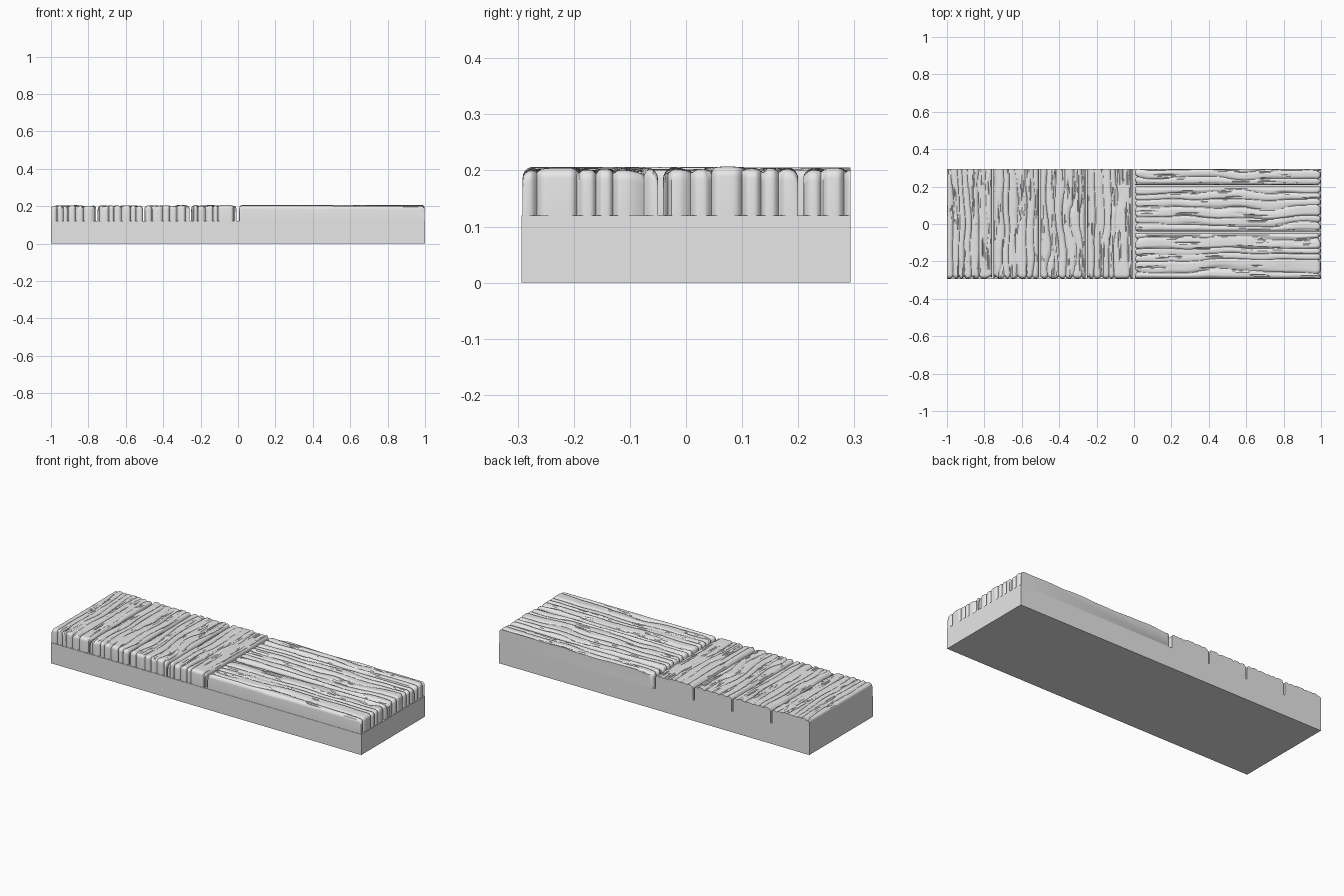
import bpy, bmesh, math
from mathutils import Vector, noise

cube = bpy.data.objects.get("Cube")
if cube:
    bpy.data.objects.remove(cube, do_unlink=True)

BASE_TOP, TOP, HALF_DEPTH = 0.12, 0.2, 0.293
LOBE = 0.041       # average width of one grain ridge
ROUND = 0.018      # radius of the worn edges

grey = bpy.data.materials.new("weathered_grey")
grey.use_nodes = True
grey.diffuse_color = (0.8, 0.8, 0.8, 1)
grey.node_tree.nodes["Principled BSDF"].inputs["Base Color"].default_value = (0.8, 0.8, 0.8, 1)


def finish(name, bm, smooth):
    bmesh.ops.recalc_face_normals(bm, faces=bm.faces)
    mesh = bpy.data.meshes.new(name)
    bm.to_mesh(mesh)
    bm.free()
    mesh.materials.append(grey)
    obj = bpy.data.objects.new(name, mesh)
    bpy.context.collection.objects.link(obj)
    if smooth:
        bpy.ops.object.select_all(action='DESELECT')
        obj.select_set(True)
        bpy.context.view_layer.objects.active = obj
        bpy.ops.object.shade_smooth_by_angle(angle=math.radians(35))


def samples(start, end, count):
    """Even steps with extra ones close to both rounded ends."""
    extra = [0.0, 0.001, 0.004, 0.009]
    lo, hi = start + 0.015, end - 0.015
    inner = [lo + (hi - lo) * i / count for i in range(count + 1)]
    return [start + e for e in extra] + inner + [end - e for e in reversed(extra)]


def edge_drop(d):
    """Quarter-round drop at distance d from an edge."""
    k = max(0.0, 1 - d / ROUND)
    return ROUND * (1 - math.sqrt(1 - k * k))


def grain(s, t, seed):
    """Depth of the wood grain and sharpness of the nearest valley."""
    warp = 0.5 * noise.noise(Vector((s * 4, t * 4.5, seed)))
    warp += 0.25 * noise.noise(Vector((s * 14, t * 7, seed + 5)))
    warp += 0.6 * noise.noise(Vector((s * 16, 0, seed + 9)))
    p = s / LOBE + warp
    valley = (1 - abs(math.sin(math.pi * p))) ** 2
    strength = 0.6 + 0.6 * noise.noise(Vector((s * 12, t * 5, seed + 20)))
    ridge = 0.005 * noise.noise(Vector((math.floor(p) * 3.7 + 0.4, t * 1.5, seed)))
    crack = noise.noise(Vector((s * 75, t * 6, seed + 40)))
    crack = min(1.0, max(0.0, (crack - 0.3) * 5))
    return 0.011 * valley * strength + 0.005 * crack - ridge, valley


def plank(name, s0, s1, t0, t1, along_x, seed):
    """Worn plank: s runs across it, t along its length."""
    bm = bmesh.new()
    rows = []
    for t in samples(t0, t1, int((t1 - t0) * 100)):
        row = []
        for s in samples(s0, s1, 62):
            depth, valley = grain(s, t, seed)
            ds, dt = min(s - s0, s1 - s), min(t - t0, t1 - t)
            fade = min(1.0, 0.25 + ds / 0.02)
            z = TOP + 0.003 - depth * fade - edge_drop(ds) - edge_drop(dt)
            # valleys bite into the end grain
            bite = 0.012 * valley * max(0.0, 1 - dt / 0.03)
            tt = t + bite if t - t0 < t1 - t else t - bite
            row.append(bm.verts.new((tt, s, z) if along_x else (s, tt, z)))
        rows.append(row)
    for a, b in zip(rows, rows[1:]):
        for i in range(len(a) - 1):
            bm.faces.new((a[i], a[i + 1], b[i + 1], b[i]))
    # walls down to the base, then a closed underside
    rim = [e for e in bm.edges if e.is_boundary]
    skirt = bmesh.ops.extrude_edge_only(bm, edges=rim)["geom"]
    for v in skirt:
        if isinstance(v, bmesh.types.BMVert):
            v.co.z = BASE_TOP
    bmesh.ops.holes_fill(bm, edges=[e for e in bm.edges if e.is_boundary], sides=0)
    # saw the plank flush with the back of the base
    if max(v.co.y for v in bm.verts) > HALF_DEPTH:
        geom = bm.verts[:] + bm.edges[:] + bm.faces[:]
        bmesh.ops.bisect_plane(bm, geom=geom, plane_co=(0, HALF_DEPTH, 0),
                               plane_no=(0, 1, 0), clear_outer=True)
        bmesh.ops.holes_fill(bm, edges=[e for e in bm.edges if e.is_boundary], sides=0)
    finish(name, bm, True)


# Solid base slab
bm = bmesh.new()
bmesh.ops.create_cube(bm, size=1)
for v in bm.verts:
    v.co = Vector((v.co.x * 2, v.co.y * 2 * HALF_DEPTH, (v.co.z + 0.5) * BASE_TOP))
finish("base_slab", bm, False)

# Four planks running front to back
for i in range(4):
    x = -1 + i * 0.25
    plank(f"cross_plank_{i + 1}", x, x + 0.241, -0.291, 0.36, False, 3.3 + i * 11)

# Three planks running sideways, the last one sawn at the back
for i in range(3):
    y = -0.291 + i * 0.25
    plank(f"long_plank_{i + 1}", y, y + 0.241, 0.006, 0.998, True, 60.7 + i * 11)
